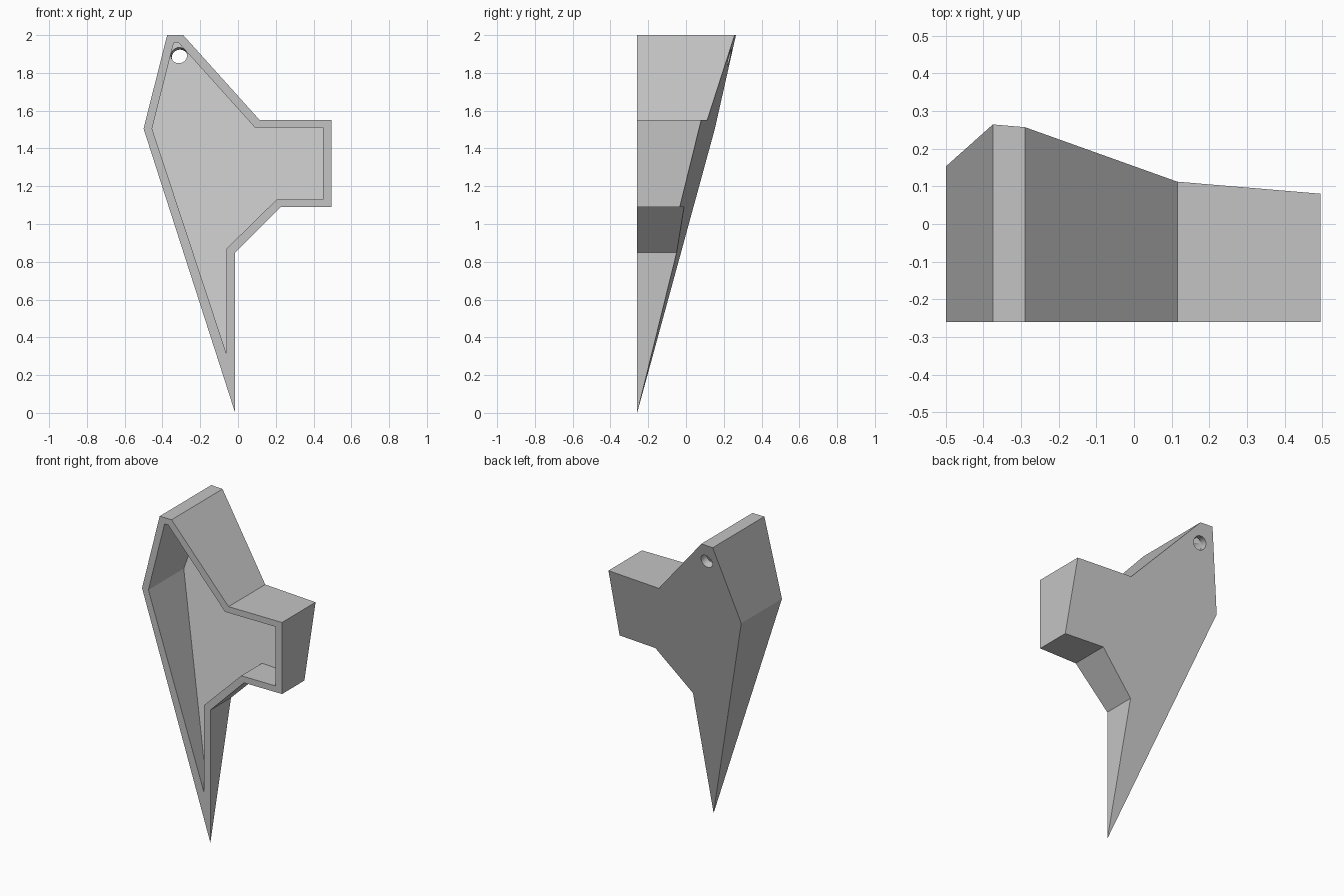
import bpy
import bmesh
import math
from mathutils import Vector

cube = bpy.data.objects.get("Cube")
if cube:
    bpy.data.objects.remove(cube, do_unlink=True)

grey = bpy.data.materials.new("light grey")
grey.use_nodes = True
colour = (0.55, 0.55, 0.55, 1)
grey.diffuse_color = colour
grey.node_tree.nodes["Principled BSDF"].inputs["Base Color"].default_value = colour

FRONT = -0.26
WALL = 0.05


def back(x, z):
    """Depth of the sloping back plane."""
    return -0.26 - 0.084 * x + 0.2465 * z


def wedge(name, outline, front, inset):
    """Solid between a flat front and a plane parallel to the sloping back."""
    bm = bmesh.new()
    near = [bm.verts.new((x, front, z)) for x, z in outline]
    far = [bm.verts.new((x, back(x, z) - inset, z)) for x, z in outline]
    bm.faces.new(near)
    bm.faces.new(far[::-1])
    for i in range(len(outline)):
        j = (i + 1) % len(outline)
        bm.faces.new((near[i], far[i], far[j], near[j]))
    bmesh.ops.recalc_face_normals(bm, faces=bm.faces)
    mesh = bpy.data.meshes.new(name)
    bm.to_mesh(mesh)
    bm.free()
    mesh.materials.append(grey)
    obj = bpy.data.objects.new(name, mesh)
    bpy.context.collection.objects.link(obj)
    return obj


def cut(target, cutter):
    mod = target.modifiers.new(cutter.name, 'BOOLEAN')
    mod.operation = 'DIFFERENCE'
    mod.solver = 'EXACT'
    mod.object = cutter
    bpy.context.view_layer.objects.active = target
    bpy.ops.object.modifier_apply(modifier=mod.name)
    bpy.data.objects.remove(cutter, do_unlink=True)


# Outer shell: pointed blade with a square arm on its left
shell = wedge("hollow_bracket", [
    (-0.375, 2), (-0.29, 2), (0.115, 1.55), (0.495, 1.55), (0.495, 1.09),
    (0.225, 1.09), (-0.015, 0.85), (-0.015, 0), (-0.5, 1.505)], FRONT, 0)

# Open pocket in the front, leaving an even wall
pocket = wedge("pocket_cutter", [
    (-0.34, 1.96), (-0.315, 1.96), (0.09, 1.51), (0.45, 1.51), (0.45, 1.13),
    (0.205, 1.13), (-0.06, 0.87), (-0.06, 0.31), (-0.455, 1.505)],
    FRONT - 0.1, WALL)
cut(shell, pocket)

# Round hanging hole, square to the back plate
hole_x, hole_z = -0.31, 1.887
axis = Vector((0.084, 1, -0.2465))
bpy.ops.mesh.primitive_cylinder_add(
    vertices=32, radius=0.043, depth=0.2,
    location=(hole_x, back(hole_x, hole_z) - WALL / 2, hole_z),
    rotation=axis.to_track_quat('Z', 'Y').to_euler())
hole = bpy.context.object
hole.name = "hole_cutter"
hole.data.materials.append(grey)
cut(shell, hole)

# Crisp flat faces, smooth hole
bpy.ops.object.select_all(action='DESELECT')
shell.select_set(True)
bpy.context.view_layer.objects.active = shell
bpy.ops.object.shade_smooth_by_angle(angle=math.radians(15))
